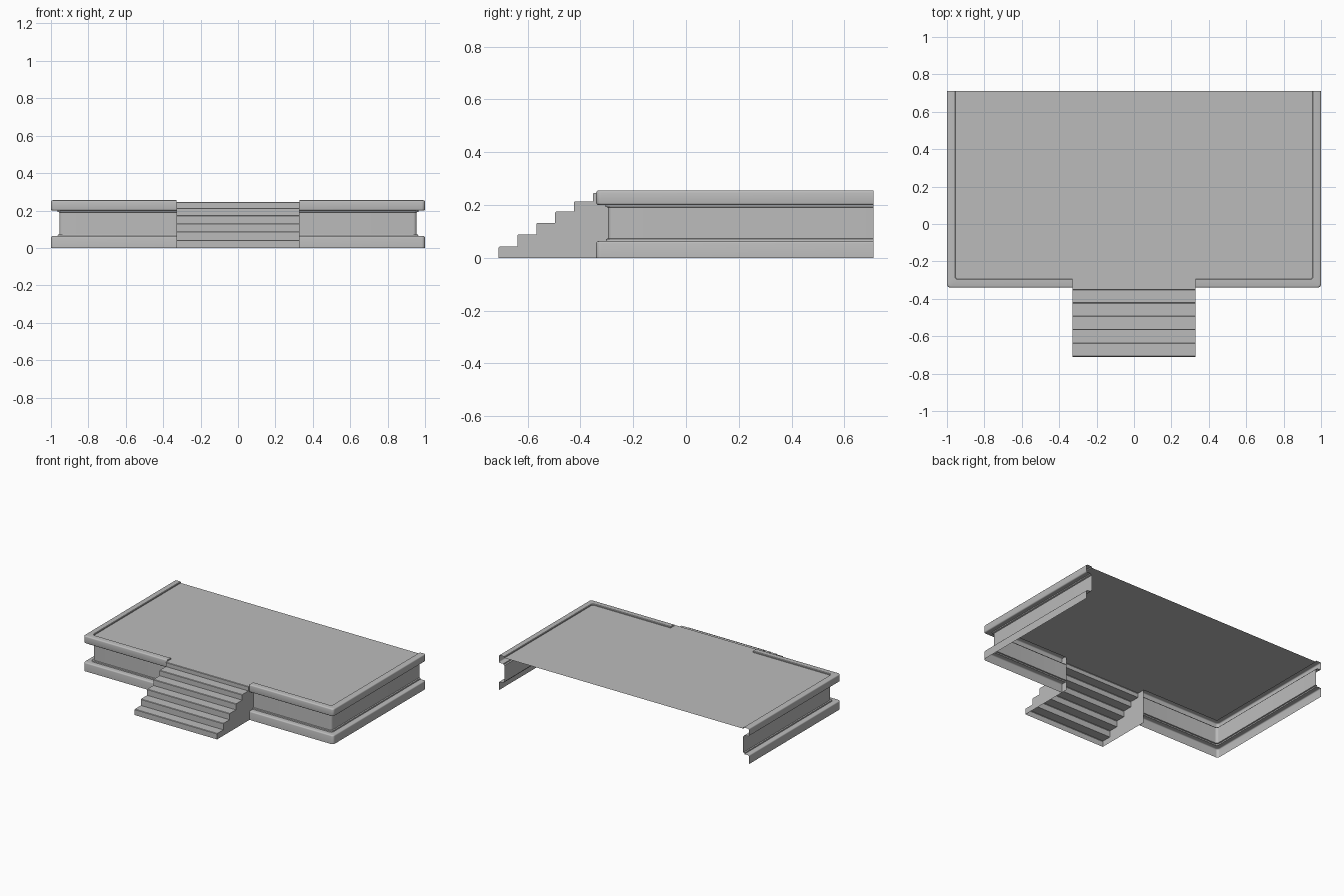
import bpy
import math

cube = bpy.data.objects.get("Cube")
if cube:
    bpy.data.objects.remove(cube, do_unlink=True)

stone = bpy.data.materials.new("grey stone")
stone.use_nodes = True
grey = (0.5, 0.5, 0.5, 1)
stone.diffuse_color = grey
stone.node_tree.nodes["Principled BSDF"].inputs["Base Color"].default_value = grey

BACK, FRONT, HALF = 0.71, -0.34, 1.0
RIM, FLOOR_Z, STAIR_X = 0.045, 0.245, 0.33


def make_object(name, verts, faces, smooth=False):
    mesh = bpy.data.meshes.new(name)
    mesh.from_pydata(verts, [], faces)
    mesh.materials.append(stone)
    obj = bpy.data.objects.new(name, mesh)
    bpy.context.collection.objects.link(obj)
    if smooth:
        bpy.ops.object.select_all(action='DESELECT')
        obj.select_set(True)
        bpy.context.view_layer.objects.active = obj
        bpy.ops.object.shade_smooth_by_angle(angle=math.radians(35))
    return obj


def grid_faces(rows, cols):
    return [(i * cols + j, (i + 1) * cols + j, (i + 1) * cols + j + 1, i * cols + j + 1)
            for i in range(rows - 1) for j in range(cols - 1)]


def rounded(inset, z, turn, r=0.008):
    # Quarter-round on the outer lip: turn 0 is its upper edge, 1 its lower edge
    pts = []
    for k in range(4):
        a = math.pi / 2 * k / 3
        dx, dz = r * (1 - math.cos(a)), r * (1 - math.sin(a))
        pts.append((inset + dx, z + dz if turn else z - dz))
    return pts[::-1] if turn else pts


# Moulded wall: profile of (inset, height) swept round the front corner
profile = [(0, 0)] + rounded(0, 0.063, 0)
profile += [(0.036, 0.063), (0.037, 0.071), (RIM, 0.073), (RIM, 0.19),
            (0.036, 0.193), (0.035, 0.2)]
lip_start = len(profile)
profile += rounded(0, 0.2, 1) + rounded(0, 0.255, 0)
profile += [(RIM - 0.003, 0.255), (RIM, 0.252), (RIM, FLOOR_Z)]


def path_at(inset, r=0.018, steps=6):
    x, y = -HALF + inset, FRONT + inset
    pts = [(x, BACK)]
    for k in range(steps + 1):
        a = math.pi * (1 + 0.5 * k / steps)
        pts.append((x + r + r * math.cos(a), y + r + r * math.sin(a)))
    return pts + [(-STAIR_X, y)]


rails = [path_at(inset) for inset, z in profile]
rows, cols = len(rails[0]), len(profile)
verts = [(*rails[j][i], profile[j][1]) for i in range(rows) for j in range(cols)]
faces = grid_faces(rows, cols)
# Close the end of the raised rim beside the stairs
last = (rows - 1) * cols
faces.append([last + j for j in reversed(range(lip_start, cols))])
wall = make_object("moulded_walls", verts, faces, smooth=True)
mirror = wall.modifiers.new("Mirror", 'MIRROR')
mirror.use_axis[0] = True
mirror.use_mirror_merge = False

# Floor of the platform
fx, fy = HALF - RIM, FRONT + RIM
make_object("platform_floor",
            [(-fx, fy, FLOOR_Z), (fx, fy, FLOOR_Z), (fx, BACK, FLOOR_Z), (-fx, BACK, FLOOR_Z)],
            [(0, 1, 2, 3)])

# Stairs: stepped outline with slightly eased nosings, hollow underneath
heights = [0.042, 0.088, 0.132, 0.175, 0.214, FLOOR_Z]
run, ease = 0.0715, 0.003
outline = [(-BACK, 0)]
for n, z in enumerate(heights):
    y = -BACK + n * run
    end = fy if n == len(heights) - 1 else y + run
    outline += [(y, z - ease), (y + ease, z), (end, z)]
count = len(outline)
verts = [(x, y, z) for x in (-STAIR_X, STAIR_X) for y, z in outline]
faces = grid_faces(2, count)
verts += [(-STAIR_X, fy, 0), (STAIR_X, fy, 0)]
faces.append(list(range(count)) + [2 * count])
faces.append([2 * count + 1] + list(reversed(range(count, 2 * count))))
make_object("front_stairs", verts, faces)
